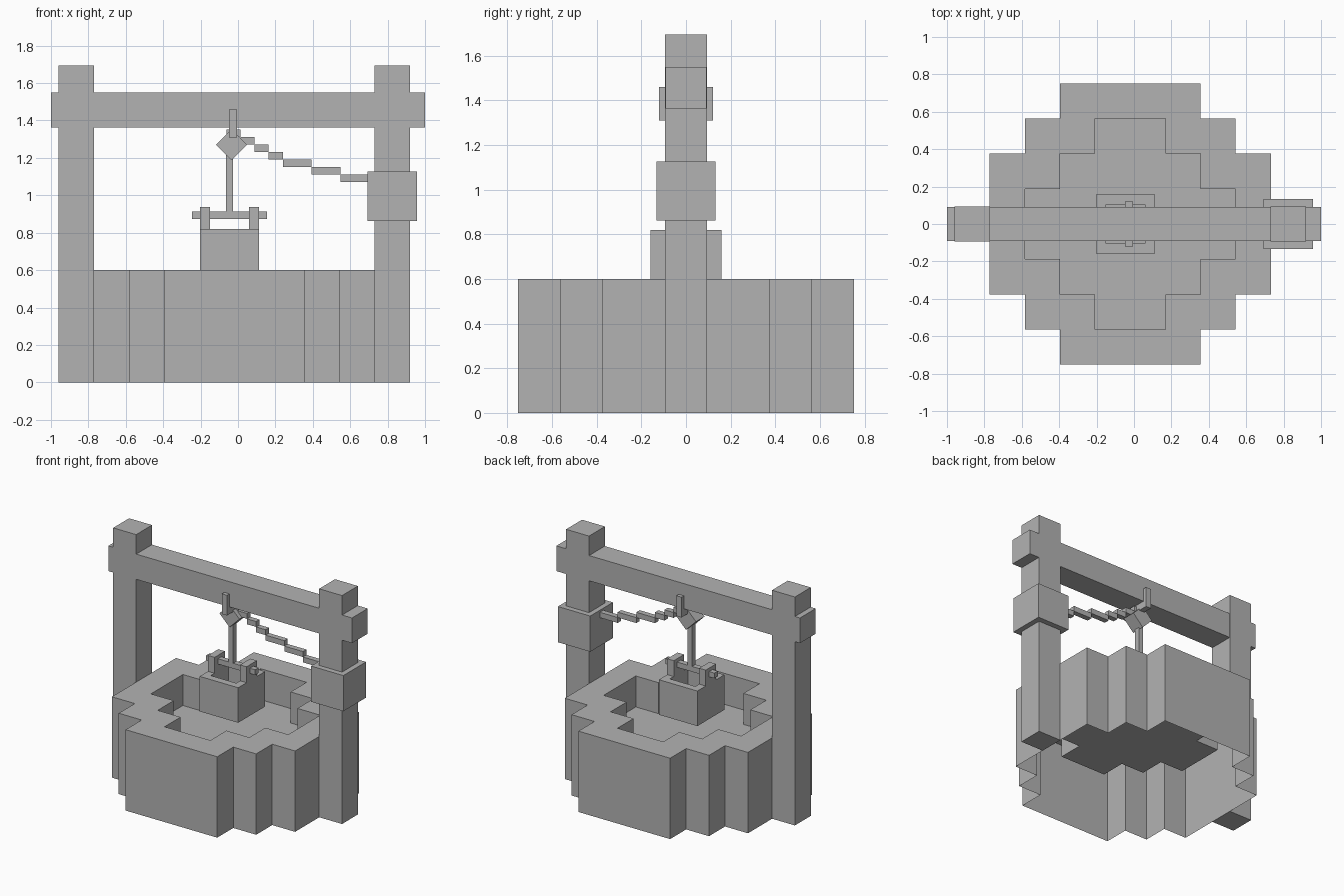
import bpy, bmesh
from math import radians

cube = bpy.data.objects.get("Cube")
if cube:
    bpy.data.objects.remove(cube)

# One plain colour for everything
grey = bpy.data.materials.new("plain grey")
grey.use_nodes = True
grey.diffuse_color = (0.45, 0.45, 0.45, 1)
grey.node_tree.nodes["Principled BSDF"].inputs["Base Color"].default_value = grey.diffuse_color


def finish(name, bm):
    mesh = bpy.data.meshes.new(name)
    bm.to_mesh(mesh)
    bm.free()
    mesh.materials.append(grey)
    obj = bpy.data.objects.new(name, mesh)
    bpy.context.collection.objects.link(obj)
    return obj


def box(name, x0, x1, z0, z1, depth):
    """Box given by its x and z ranges, with y running from -depth to depth."""
    bm = bmesh.new()
    bmesh.ops.create_cube(bm, size=1)
    bmesh.ops.scale(bm, vec=(x1 - x0, 2 * depth, z1 - z0), verts=bm.verts)
    obj = finish(name, bm)
    obj.location = ((x0 + x1) / 2, 0, (z0 + z1) / 2)
    return obj


def shell(name, loops, cx, closed_base):
    """Skin a chain of matching (outline, height) loops and close the last one."""
    bm = bmesh.new()
    rings = [[bm.verts.new((cx + x, y, z)) for x, y in outline] for outline, z in loops]
    for a, b in zip(rings, rings[1:]):
        for i in range(len(a)):
            j = (i + 1) % len(a)
            bm.faces.new((a[i], a[j], b[j], b[i]))
    bm.faces.new(rings[-1])
    if closed_base:
        bm.faces.new(rings[0][::-1])
    return finish(name, bm)


def stepped(n, unit):
    """Stepped round outline, n units in radius, counter-clockwise."""
    quarter = [(n, n - 2), (n - 1, n - 2), (n - 1, n - 1), (n - 2, n - 1), (n - 2, n)]
    points = []
    for _ in range(4):
        points += quarter
        quarter = [(-y, x) for x, y in quarter]
    return [(x * unit, y * unit) for x, y in points]


def rect(w, d):
    return [(-w, -d), (w, -d), (w, d), (-w, d)]


# Well: open-bottomed outer wall, flat rim, inner wall and raised floor
outer, inner = stepped(4, 0.188), stepped(3, 0.188)
shell("well_wall", [(outer, 0), (outer, 0.6), (inner, 0.6), (inner, 0.37)], -0.02, False)

# Timber frame
for side, x in (("right", -0.865), ("left", 0.825)):
    box(side + "_post", x - 0.094, x + 0.094, 0, 1.695, 0.093)
box("cross_beam", -1, 1, 1.363, 1.55, 0.092)
box("post_band", 0.693, 0.958, 0.862, 1.127, 0.133)

# Hollow bucket with two ears and a handle bar
bucket_x = -0.046
shell("bucket", [(rect(0.158, 0.158), 0.56), (rect(0.158, 0.158), 0.82),
                 (rect(0.105, 0.105), 0.82), (rect(0.105, 0.105), 0.61)], bucket_x, True)
for side, s in (("right", -1), ("left", 1)):
    x = bucket_x + s * 0.131
    box(side + "_bucket_ear", x - 0.027, x + 0.027, 0.82, 0.938, 0.06)
box("bucket_bar", -0.247, 0.155, 0.873, 0.912, 0.02)

# Pulley: tilted block, hanger over the beam and hanging rope
box("hanging_rope", -0.064, -0.026, 0.912, 1.25, 0.02)
pulley = box("pulley_block", -0.093, 0.023, 1.212, 1.328, 0.05)
pulley.rotation_euler.y = radians(45)
box("pulley_hanger", -0.048, -0.006, 1.31, 1.46, 0.121)

# Tied rope climbing in steps from the post band to the pulley
lengths = [0.148, 0.153, 0.153, 0.078, 0.075, 0.075, 0.075]
x, z = 0.695, 1.072
for i, length in enumerate(lengths):
    box(f"tied_rope_{i + 1}", x - length, x, z, z + 0.04, 0.02)
    x -= length
    z += 0.04
